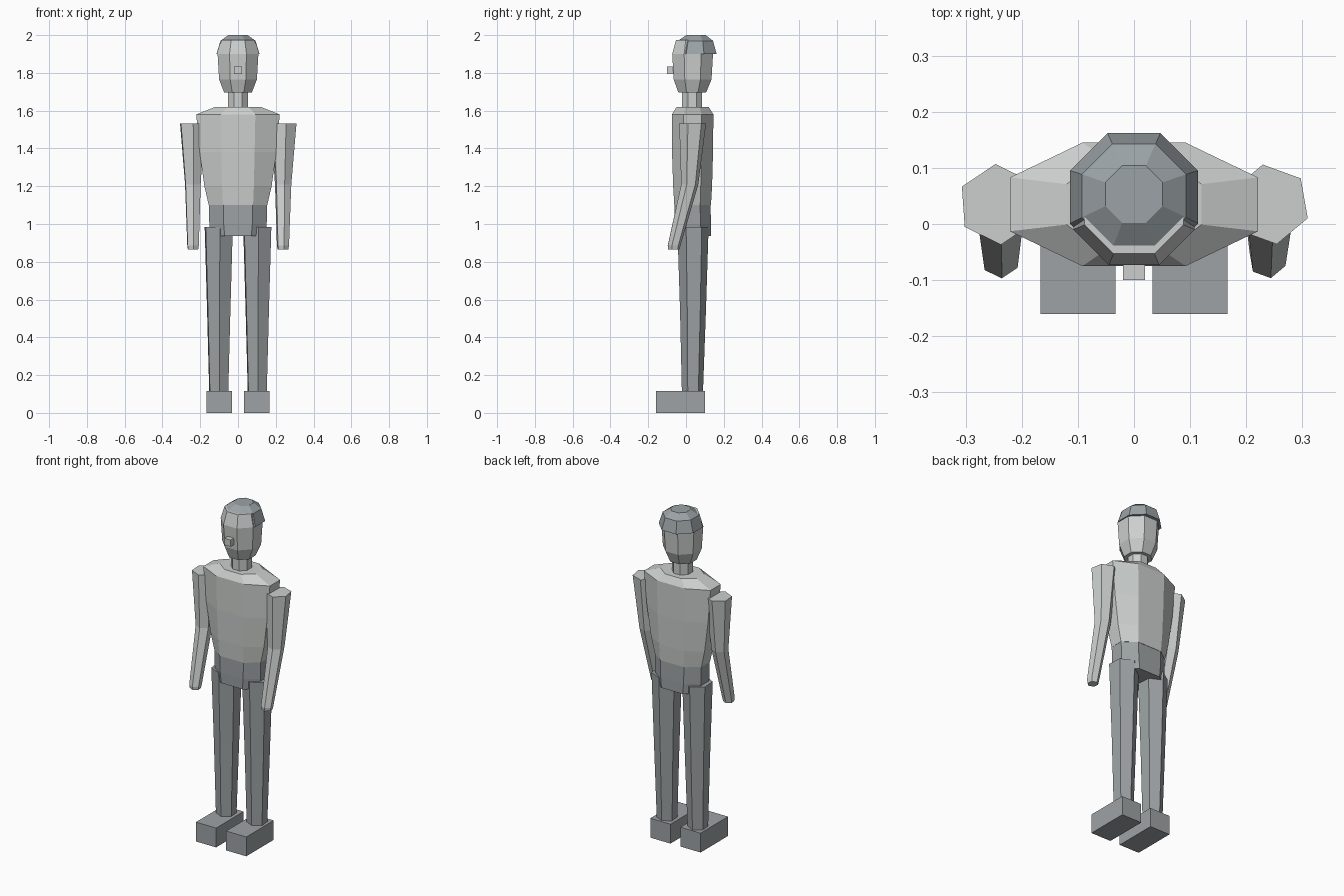
import bpy, bmesh, math

if "Cube" in bpy.data.objects:
    bpy.data.objects.remove(bpy.data.objects["Cube"])


def material(name, rgb):
    m = bpy.data.materials.new(name)
    m.diffuse_color = (*rgb, 1)
    m.use_nodes = True
    m.node_tree.nodes["Principled BSDF"].inputs["Base Color"].default_value = m.diffuse_color
    return m


LIGHT = material("pale_grey", (0.60, 0.625, 0.61))
DARK = material("slate_grey", (0.34, 0.365, 0.375))
HAIR = material("cap_grey", (0.33, 0.365, 0.385))


def loft(name, rings, mat):
    """Skin a stack of equal-length point rings and cap both ends."""
    bm = bmesh.new()
    loops = [[bm.verts.new(p) for p in ring] for ring in rings]
    n = len(loops[0])
    for a, b in zip(loops, loops[1:]):
        for i in range(n):
            j = (i + 1) % n
            bm.faces.new((a[i], a[j], b[j], b[i]))
    bm.faces.new(loops[0][::-1])
    bm.faces.new(loops[-1])
    bmesh.ops.recalc_face_normals(bm, faces=bm.faces)
    me = bpy.data.meshes.new(name)
    bm.to_mesh(me)
    bm.free()
    me.materials.append(mat)
    ob = bpy.data.objects.new(name, me)
    bpy.context.collection.objects.link(ob)
    return ob


def ngon(x, y, z, r, sides, turn):
    """Regular ring; turn is the first corner's angle in degrees."""
    angles = [math.radians(turn + 360 * i / sides) for i in range(sides)]
    return [(x + r * math.cos(a), y + r * math.sin(a), z) for a in angles]


def octagon(y, z, flat):
    """Octagon with its flats at the given distance, facing the axes."""
    return ngon(0, y, z, flat / math.cos(math.pi / 8), 8, 22.5)


def body_ring(z, side, front_half, y_front, y_back, side_half):
    """Eight-sided body section, wider than deep."""
    c = (y_front + y_back) / 2
    return [(side, c - side_half, z), (side, c + side_half, z),
            (front_half, y_back, z), (-front_half, y_back, z),
            (-side, c + side_half, z), (-side, c - side_half, z),
            (-front_half, y_front, z), (front_half, y_front, z)]


def box(name, x0, x1, y0, y1, z0, z1, mat):
    rings = [[(x0, y0, z), (x1, y0, z), (x1, y1, z), (x0, y1, z)] for z in (z0, z1)]
    return loft(name, rings, mat)


# Torso and hips
loft("torso", [
    body_ring(1.10, 0.155, 0.080, -0.062, 0.132, 0.040),
    body_ring(1.20, 0.178, 0.084, -0.068, 0.138, 0.043),
    body_ring(1.38, 0.203, 0.088, -0.074, 0.143, 0.047),
    body_ring(1.58, 0.221, 0.092, -0.075, 0.145, 0.048),
    body_ring(1.62, 0.120, 0.055, -0.050, 0.120, 0.036)], LIGHT)
loft("hips", [
    body_ring(0.937, 0.143, 0.070, -0.058, 0.132, 0.040),
    body_ring(1.00, 0.152, 0.076, -0.060, 0.132, 0.040),
    body_ring(1.105, 0.154, 0.078, -0.060, 0.130, 0.040)], DARK)

# Neck, head, cap of hair and nose
loft("neck", [octagon(0.033, z, 0.053) for z in (1.60, 1.71)], LIGHT)
loft("head", [octagon(y, z, r) for y, z, r in (
    (0.033, 1.695, 0.073), (0.035, 1.765, 0.100), (0.035, 1.90, 0.108),
    (0.035, 1.973, 0.088))], LIGHT)
loft("hair", [octagon(y, z, r) for y, z, r in (
    (0.048, 1.90, 0.114), (0.050, 1.97, 0.093), (0.053, 2.0, 0.051))], HAIR)
box("nose", -0.02, 0.02, -0.10, -0.055, 1.795, 1.835, LIGHT)

# Limbs and feet
for side, label, arm_turn in ((-1, "left", 34), (1, "right", 40)):
    # Arm bends forward below the elbow
    loft(label + "_arm", [ngon(side * x, y, z, r, 6, arm_turn) for x, y, z, r in (
        (0.238, -0.064, 0.865, 0.030), (0.238, -0.063, 0.885, 0.034),
        (0.239, 0.020, 1.21, 0.046), (0.242, 0.035, 1.532, 0.072))], LIGHT)
    # Tapered leg with a ring at the knee
    loft(label + "_leg", [ngon(side * 0.102, y, z, r, 6, 34) for y, z, r in (
        (0.034, 0.11, 0.056), (0.037, 0.55, 0.069), (0.037, 0.985, 0.083))], DARK)
    box(label + "_foot", side * 0.1 - 0.067, side * 0.1 + 0.067,
        -0.16, 0.10, 0, 0.116, DARK)
